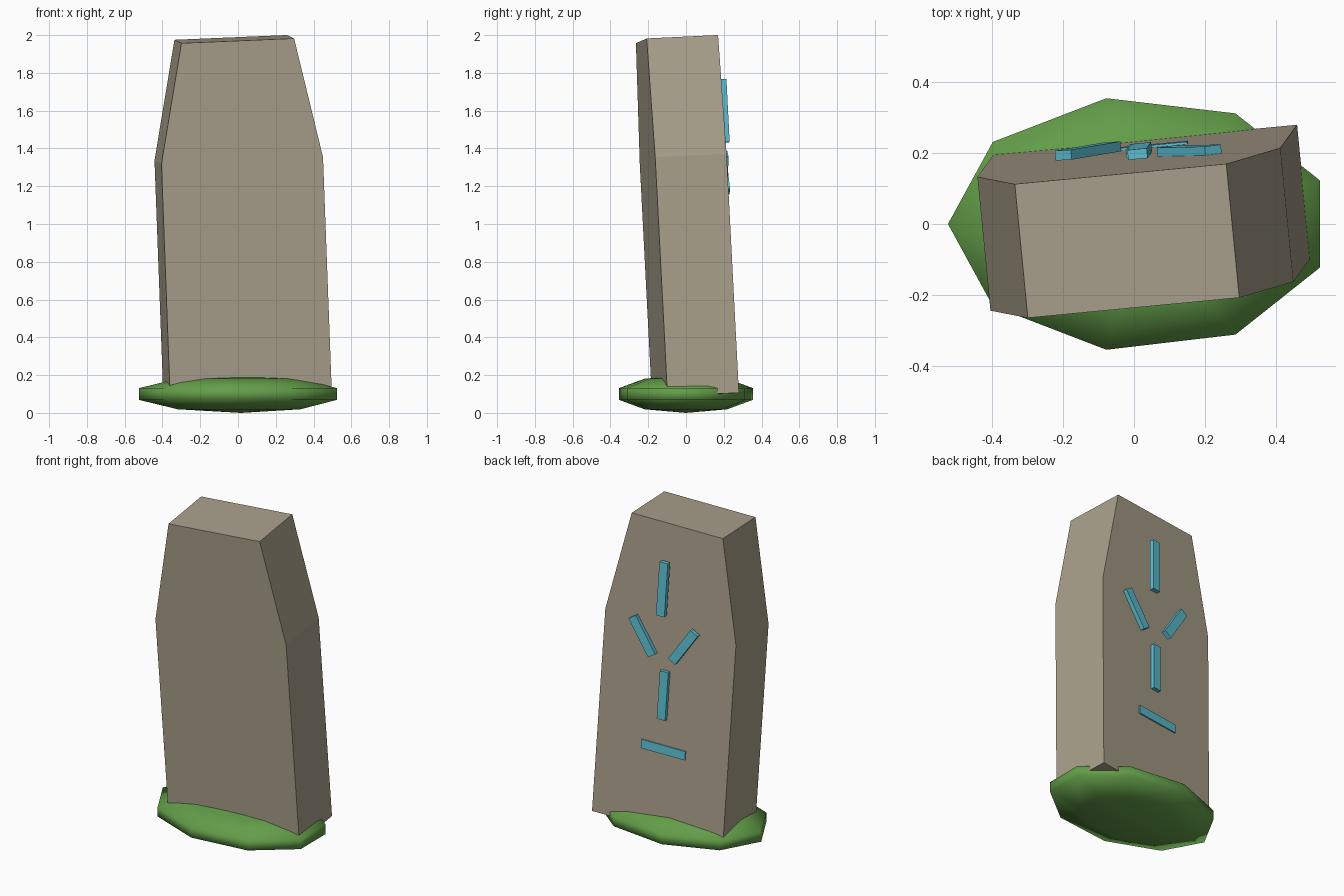
import bpy, bmesh, math
from mathutils import Matrix, Vector

if "Cube" in bpy.data.objects:
    bpy.data.objects.remove(bpy.data.objects["Cube"], do_unlink=True)


def make_material(name, rgb):
    mat = bpy.data.materials.new(name)
    mat.use_nodes = True
    mat.diffuse_color = (*rgb, 1)
    bsdf = next(n for n in mat.node_tree.nodes if n.type == "BSDF_PRINCIPLED")
    bsdf.inputs["Base Color"].default_value = (*rgb, 1)
    return mat


def make_object(name, bm, mat, smooth=False):
    bmesh.ops.recalc_face_normals(bm, faces=bm.faces)
    for face in bm.faces:
        face.smooth = smooth
    mesh = bpy.data.meshes.new(name)
    bm.to_mesh(mesh)
    bm.free()
    mesh.materials.append(mat)
    obj = bpy.data.objects.new(name, mesh)
    bpy.context.collection.objects.link(obj)
    return obj


stone_mat = make_material("warm grey stone", (0.40, 0.35, 0.26))
grass_mat = make_material("grass green", (0.125, 0.34, 0.066))
rune_mat = make_material("glowing cyan", (0.11, 0.52, 0.65))

# Leaning frame shared by the slab and its carved strokes
across = Vector((0.994, 0.095, 0.042)).normalized()
depth = Vector((-0.091, 0.995, 0.048)).normalized()
up = across.cross(depth).normalized()
depth = up.cross(across)
lean = Matrix((across, depth, up)).transposed().to_4x4()

# Standing slab: half widths at heights measured from the shoulder
bm = bmesh.new()
profile = [(0.43, -1.268), (0.43, 0), (0.30, 0.635)]
outline = profile + [(-w, h) for w, h in reversed(profile)]
front = bm.faces.new([bm.verts.new((w, -0.19, h)) for w, h in outline])
extruded = bmesh.ops.extrude_face_region(bm, geom=[front])["geom"]
bmesh.ops.translate(bm, vec=(0, 0.38, 0),
                    verts=[g for g in extruded if isinstance(g, bmesh.types.BMVert)])
if not any(abs(f.calc_center_median().y + 0.19) < 0.001 for f in bm.faces):
    bm.faces.new([v for v in bm.verts if v.co.y < 0])
bm.transform(Matrix.Translation((0.004, -0.015, 1.345)) @ lean)
make_object("standing_stone", bm, stone_mat)

# Grass mound: squashed nine-sided sphere
SIDES, BANDS = 9, 5
bm = bmesh.new()
rings = []
for j in range(1, BANDS):
    lat = -math.pi / 2 + math.pi * j / BANDS
    # rows sit on either side of the equator
    rings.append([bm.verts.new((
        0.016 + 0.569 * math.cos(lat) * math.cos(math.pi + math.tau * i / SIDES),
        0.379 * math.cos(lat) * math.sin(math.pi + math.tau * i / SIDES),
        0.1 + 0.1 * math.sin(lat))) for i in range(SIDES)])
bottom = bm.verts.new((0.016, 0, 0))
top = bm.verts.new((0.016, 0, 0.2))
for i in range(SIDES):
    k = (i + 1) % SIDES
    bm.faces.new((bottom, rings[0][k], rings[0][i]))
    bm.faces.new((top, rings[-1][i], rings[-1][k]))
    for low, high in zip(rings, rings[1:]):
        bm.faces.new((low[i], low[k], high[k], high[i]))
make_object("grass_mound", bm, grass_mat, smooth=True)

# Rune strokes on the back: name, x, z, length, tilt in degrees
strokes = [
    ("rune_upper_stroke", 0.016, 1.60, 0.335, 0),
    ("rune_left_branch", 0.156, 1.267, 0.25, 35),
    ("rune_right_branch", -0.13, 1.273, 0.25, -32),
    ("rune_lower_stroke", 0.012, 0.93, 0.30, 0),
    ("rune_bottom_bar", 0.008, 0.59, 0.29, 90),
]
for name, x, z, length, tilt in strokes:
    bm = bmesh.new()
    bmesh.ops.create_cube(bm, size=1)
    bm.transform(Matrix.Translation((x, 0.206, z)) @ lean
                 @ Matrix.Rotation(math.radians(tilt), 4, "Y")
                 @ Matrix.Diagonal((0.055, 0.028, length, 1)))
    make_object(name, bm, rune_mat)
